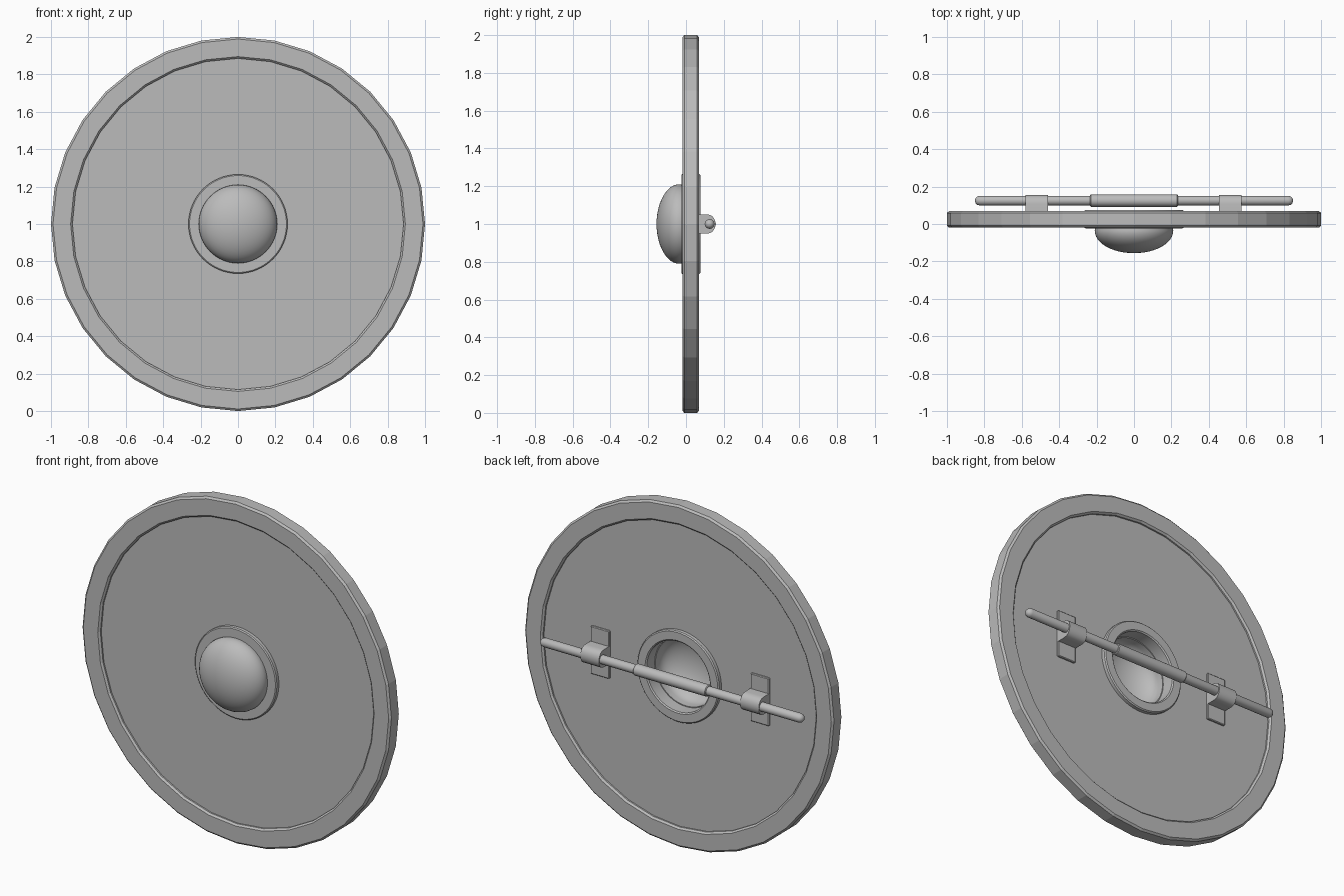
import bpy, bmesh, math
from mathutils import Matrix

if "Cube" in bpy.data.objects:
    bpy.data.objects.remove(bpy.data.objects["Cube"])

steel = bpy.data.materials.new("grey")
steel.diffuse_color = (0.5, 0.5, 0.5, 1)
steel.use_nodes = True
steel.node_tree.nodes["Principled BSDF"].inputs["Base Color"].default_value = steel.diffuse_color


def finish(bm, name, smooth_angle=None):
    bmesh.ops.remove_doubles(bm, verts=bm.verts, dist=1e-5)
    bmesh.ops.recalc_face_normals(bm, faces=bm.faces)
    me = bpy.data.meshes.new(name)
    bm.to_mesh(me)
    bm.free()
    me.materials.append(steel)
    ob = bpy.data.objects.new(name, me)
    bpy.context.collection.objects.link(ob)
    if smooth_angle:
        bpy.ops.object.select_all(action='DESELECT')
        ob.select_set(True)
        bpy.context.view_layer.objects.active = ob
        bpy.ops.object.shade_smooth_by_angle(angle=math.radians(smooth_angle))
    return ob


def lathe(name, profile, sides, matrix, smooth_angle=None, closed=True):
    """Spin (radius, height) points around z, then place with the matrix."""
    bm = bmesh.new()
    rings = [[bm.verts.new((r * math.sin(2 * math.pi * i / sides),
                            r * math.cos(2 * math.pi * i / sides), h))
              for i in range(sides)] if r > 1e-6 else [bm.verts.new((0, 0, h))] * sides
             for r, h in profile]
    pairs = list(zip(rings, rings[1:]))
    if closed:
        pairs.append((rings[-1], rings[0]))
    for a, b in pairs:
        for i in range(sides):
            j = (i + 1) % sides
            corners = list(dict.fromkeys((a[i], a[j], b[j], b[i])))
            if len(corners) > 2:
                bm.faces.new(corners)
    bm.transform(matrix)
    return finish(bm, name, smooth_angle)


# Disc parts: lathe height becomes y, centred at z = 1
disc = Matrix.Translation((0, 0, 1)) @ Matrix(((1, 0, 0, 0), (0, 0, 1, 0), (0, 1, 0, 0), (0, 0, 0, 1)))
# Handle parts: lathe height becomes x
bar = Matrix.Translation((0, 0.125, 1)) @ Matrix.Rotation(math.pi / 2, 4, 'Y')

# Chamfered outer rim
lathe("rim", [(0.885, -0.009), (0.895, -0.019), (0.989, -0.019), (1.0, -0.009),
              (1.0, 0.059), (0.989, 0.069), (0.895, 0.069), (0.885, 0.059)], 32, disc)

# Board with a round hole behind the boss
lathe("board", [(0.21, 0.0), (0.89, 0.0), (0.89, 0.05), (0.21, 0.05)], 32, disc)

# Collar lining the hole, flanged on both faces
lathe("collar", [(0.205, -0.024), (0.259, -0.024), (0.265, -0.019), (0.265, 0.07),
                 (0.259, 0.076), (0.212, 0.076), (0.205, 0.07)], 64, disc, 30)


# Hollow domed boss
def dome(radius, depth, base):
    return [(radius * math.cos(math.pi / 2 * k / 12) if k < 12 else 0,
             base - depth * math.sin(math.pi / 2 * k / 12)) for k in range(13)]


outer, inner = dome(0.21, 0.12, -0.036), dome(0.198, 0.109, -0.036)
lathe("boss", [(0.198, 0.0), (0.203, 0.0)] + outer + inner[::-1], 64, disc, 40)

# Handle bar with rounded ends, and its thicker grip
tip = [(0.026 * math.cos(a), 0.825 + 0.026 * math.sin(a))
       for a in (math.radians(d) for d in (0, 30, 60))] + [(0, 0.851)]
lathe("handle_bar", [(r, -h) for r, h in tip[::-1]] + tip, 16, bar, 40, closed=False)
lathe("grip", [(0, -0.235), (0.029, -0.235), (0.033, -0.231),
               (0.033, 0.231), (0.029, 0.235), (0, 0.235)], 24, bar, 40, closed=False)

# Straps holding the bar: rounded saddle over a thin fixing plate
saddle = [(0.045, -0.051), (0.108, -0.051)]
saddle += [(0.108 + 0.048 * math.sin(math.radians(a)) ** 0.8,
            -0.051 * math.cos(math.radians(a))) for a in range(20, 161, 20)]
saddle += [(0.108, 0.051), (0.045, 0.051)]
for side, x in (("left", -0.52), ("right", 0.515)):
    bm = bmesh.new()
    face = bm.faces.new([bm.verts.new((x - 0.06, y, 1 + z)) for y, z in saddle])
    ext = bmesh.ops.extrude_face_region(bm, geom=[face])["geom"]
    bmesh.ops.translate(bm, vec=(0.12, 0, 0),
                        verts=[v for v in ext if isinstance(v, bmesh.types.BMVert)])
    finish(bm, side + "_strap", 40)

    bm = bmesh.new()
    bmesh.ops.create_cube(bm, size=1, matrix=Matrix.Translation((x, 0.053, 1))
                          @ Matrix.Diagonal((0.12, 0.018, 0.28, 1)))
    bmesh.ops.bevel(bm, geom=bm.edges[:], offset=0.004, segments=1, affect='EDGES')
    finish(bm, side + "_strap_plate")
